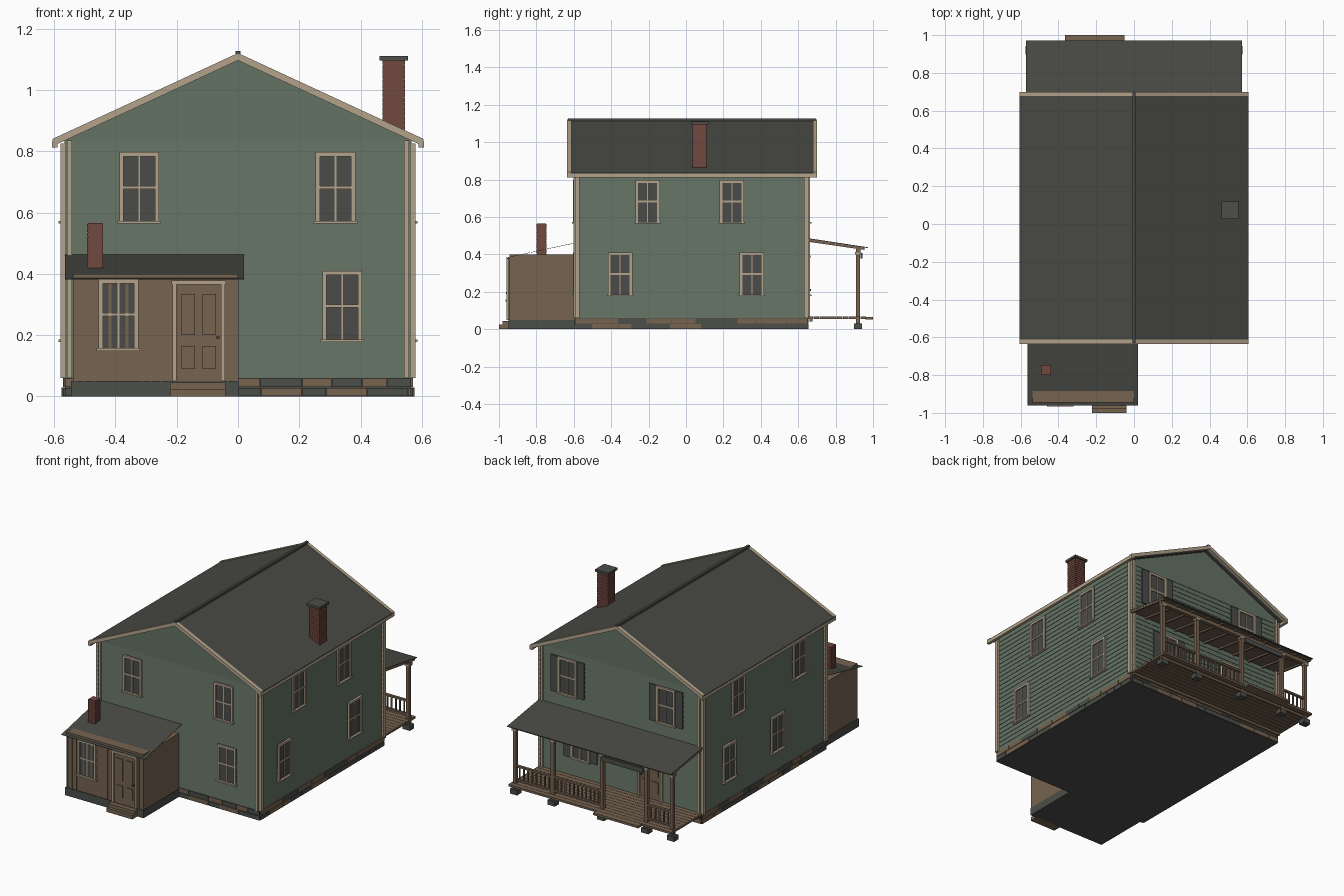
import bpy, bmesh, random
from mathutils import Matrix, Vector

random.seed(4)
if "Cube" in bpy.data.objects:
    bpy.data.objects.remove(bpy.data.objects["Cube"], do_unlink=True)


def material(name, rgb):
    m = bpy.data.materials.new(name)
    m.use_nodes = True
    m.diffuse_color = (*rgb, 1)
    m.node_tree.nodes["Principled BSDF"].inputs["Base Color"].default_value = (*rgb, 1)
    return m


GREEN = material("sage green siding", (0.13, 0.17, 0.13))
BROWN = material("brown wood", (0.18, 0.125, 0.08))
BEIGE = material("beige trim", (0.45, 0.37, 0.26))
ROOF = material("charcoal roofing", (0.066, 0.066, 0.058))
STONE = material("grey stone", (0.072, 0.077, 0.068))
GLASS = material("dark glass", (0.07, 0.07, 0.066))
BRICK = material("red brick", (0.165, 0.065, 0.05))


def finish(name, bm, mat):
    bmesh.ops.recalc_face_normals(bm, faces=bm.faces)
    mesh = bpy.data.meshes.new(name)
    bm.to_mesh(mesh)
    bm.free()
    mesh.materials.append(mat)
    ob = bpy.data.objects.new(name, mesh)
    bpy.context.collection.objects.link(ob)
    return ob


def boxes(name, mat, spans):
    """One object made of boxes, each given by two opposite corners."""
    bm = bmesh.new()
    for a, b in spans:
        a, b = Vector(a), Vector(b)
        size = [abs(v) for v in b - a]
        bmesh.ops.create_cube(bm, size=1, matrix=Matrix.Translation((a + b) / 2) @ Matrix.Diagonal((*size, 1)))
    return finish(name, bm, mat)


def prism(name, mat, pts, axis, ranges):
    """Profile in xz (axis y) or yz (axis x), extruded over each range."""
    bm = bmesh.new()
    for lo, hi in ranges:
        def at(p, t):
            return (p[0], t, p[1]) if axis == "y" else (t, p[0], p[1])
        a = [bm.verts.new(at(p, lo)) for p in pts]
        b = [bm.verts.new(at(p, hi)) for p in pts]
        bm.faces.new(a)
        bm.faces.new(b)
        for i in range(len(pts)):
            j = (i + 1) % len(pts)
            bm.faces.new((a[i], a[j], b[j], b[i]))
    return finish(name, bm, mat)


# Wall planes: u along the wall, d outward, z up
HX, Y0, Y1, EAVE, BASE = 0.565, -0.59, 0.65, 0.835, 0.06
WALLS = {
    "front": lambda u, d, z: (u, Y0 - d, z),
    "back": lambda u, d, z: (u, Y1 + d, z),
    "left": lambda u, d, z: (HX + d, u, z),
    "right": lambda u, d, z: (-HX - d, u, z),
    "annex": lambda u, d, z: (u, -0.945 - d, z),
}


def on_wall(wall, name, mat, rects):
    """Rects are u0, u1, z0, z1, d0, d1."""
    f = WALLS[wall]
    return boxes(wall + "_" + name, mat, [(f(a, e, c), f(b, g, h)) for a, b, c, h, e, g in rects])


def window(wall, u, z0, shutters=False, curtains=False):
    w, z1, t = 0.065, z0 + 0.23, 0.014
    zm = z0 + 0.115
    on_wall(wall, "window_glass", GLASS, [(u - w, u + w, z0, z1, -0.01, 0.006)])
    on_wall(wall, "window_frame", BEIGE, [
        (u - w, u - w + t, z0, z1, 0, 0.014), (u + w - t, u + w, z0, z1, 0, 0.014),
        (u - w, u + w, z1 - t, z1, 0, 0.014),
        (u - w - 0.006, u + w + 0.006, z0 - 0.003, z0 + 0.006, 0, 0.02),
        (u - w, u + w, zm - 0.005, zm + 0.005, 0, 0.011),
        (u - 0.003, u + 0.003, z0, z1, 0, 0.01)])
    if shutters:
        on_wall(wall, "window_shutters", STONE, [
            (u + s * (w + 0.003), u + s * (w + 0.052), z0, z1, 0, 0.01) for s in (-1, 1)])
    if curtains:
        on_wall(wall, "window_curtains", BROWN, [
            (u + s * 0.028 - 0.005, u + s * 0.028 + 0.005, z0, z1, 0, 0.008) for s in (-1, 1)])


def door(wall, u, z0):
    w, z1 = 0.073, z0 + 0.315
    on_wall(wall, "door", BROWN, [(u - w, u + w, z0, z1, -0.01, 0.005)])
    on_wall(wall, "door_frame", BEIGE, [
        (u - w - 0.013, u - w, z0, z1, 0, 0.014), (u + w, u + w + 0.013, z0, z1, 0, 0.014),
        (u - w - 0.016, u + w + 0.016, z1, z1 + 0.013, 0, 0.016)])
    on_wall(wall, "door_panels", BROWN, [
        (u + s * 0.012, u + s * 0.057, z0 + a, z0 + b, 0, 0.01)
        for s in (-1, 1) for a, b in ((0.04, 0.115), (0.15, 0.285))])
    on_wall(wall, "door_knob", STONE, [(u + 0.058, u + 0.068, z0 + 0.138, z0 + 0.148, 0, 0.018)])


# Main walls: stacked lapped siding courses
bm = bmesh.new()
courses = 26
step = (EAVE - BASE) / courses
rings = []
for i in range(courses):
    for z, o in ((BASE + i * step, 0.0025), (BASE + (i + 1) * step, 0)):
        rings.append([bm.verts.new(p) for p in (
            (-HX - o, Y0 - o, z), (HX + o, Y0 - o, z), (HX + o, Y1 + o, z), (-HX - o, Y1 + o, z))])
for a, b in zip(rings, rings[1:]):
    for k in range(4):
        bm.faces.new((a[k], a[(k + 1) % 4], b[(k + 1) % 4], b[k]))
bm.faces.new(rings[0])
bm.faces.new(rings[-1])
finish("house_walls", bm, GREEN)
prism("gable_walls", GREEN, [(-HX, EAVE), (HX, EAVE), (0, 1.098)], "y", [(Y0, Y1)])


# Main roof with trim
def chevron(top, bottom, half=0.605, drop=0.28):
    return [(-half, top - drop), (0, top), (half, top - drop),
            (half, bottom - drop), (0, bottom), (-half, bottom - drop)]


prism("main_roof", ROOF, chevron(1.116, 1.101), "y", [(-0.62, 0.69)])
prism("rake_boards", BEIGE, chevron(1.12, 1.096), "y", [(-0.635, -0.612), (0.678, 0.70)])
boxes("ridge_cap", ROOF, [((-0.008, -0.63, 1.108), (0.008, 0.695, 1.127))])
boxes("eave_fascia", BEIGE, [((s * 0.588, -0.635, 0.812), (s * 0.606, 0.70, 0.832)) for s in (-1, 1)])

# Corner boards
for wall in ("front", "back"):
    on_wall(wall, "corner_boards", BEIGE, [
        (s * 0.541, s * 0.557, BASE, EAVE, 0, 0.012) for s in (-1, 1)])
for wall in ("left", "right"):
    on_wall(wall, "corner_boards", BEIGE, [
        (Y0 - 0.004, Y0 + 0.02, BASE, EAVE - 0.01, 0, 0.014),
        (Y1 - 0.02, Y1 + 0.004, BASE, EAVE - 0.01, 0, 0.014)])

# Stone foundation
boxes("foundation_core", STONE, [((-HX, Y0, 0), (HX, Y1, BASE))])
for wall, lo, hi in (("front", -HX, HX), ("back", -HX, HX), ("left", Y0, Y1), ("right", Y0, Y1)):
    piles = {0: [], 1: []}
    for row in (0, 1):
        u = lo
        while u < hi - 0.01:
            end = min(u + random.uniform(0.06, 0.15), hi)
            piles[random.randint(0, 1)].append(
                (u + 0.001, end - 0.001, row * 0.03 + 0.001, row * 0.03 + 0.028, 0, 0.006))
            u = end
    on_wall(wall, "grey_stones", STONE, piles[0])
    on_wall(wall, "brown_stones", BROWN, piles[1])

# Windows and doors
for wall, u, z in (
        ("front", -0.322, 0.567), ("front", 0.318, 0.567), ("front", 0.34, 0.18),
        ("left", -0.205, 0.567), ("left", 0.245, 0.567), ("left", -0.352, 0.18), ("left", 0.352, 0.18),
        ("right", 0.29, 0.567), ("right", -0.32, 0.567), ("right", 0.38, 0.18), ("right", -0.1, 0.18)):
    window(wall, u, z)
for u, z in ((0.37, 0.567), (-0.32, 0.567), (0.28, 0.18)):
    window("back", u, z, shutters=True)
window("annex", -0.39, 0.152, curtains=True)
door("annex", -0.128, 0.05)
door("back", -0.21, 0.067)


# Chimneys
def chimney(name, x, y, r, z0, z1):
    n = round((z1 - z0) / 0.015)
    h = (z1 - z0) / n
    boxes(name, BRICK, [((x - r, y - r, z0 + i * h), (x + r, y + r, z0 + (i + 1) * h - 0.002)) for i in range(n)]
          + [((x - r + 0.002, y - r + 0.002, z0), (x + r - 0.002, y + r - 0.002, z1))])


chimney("main_chimney", 0.508, 0.073, 0.037, 0.84, 1.097)
boxes("main_chimney_cap", STONE, [((0.462, 0.027, 1.095), (0.554, 0.119, 1.11))])
chimney("annex_chimney", -0.466, -0.773, 0.026, 0.39, 0.565)

# Annex
boxes("annex_walls", BROWN, [((-0.538, -0.945, 0.04), (0, Y0, 0.4))])
boxes("annex_foundation", STONE, [((-0.545, -0.95, 0), (0.003, Y0, 0.05))])
on_wall("annex", "battens", BROWN, [
    (u - 0.003, u + 0.003, 0.05, 0.385, 0, 0.004)
    for u in [-0.532 + 0.0312 * i for i in range(18)] if abs(u + 0.128) > 0.085 and abs(u + 0.39) > 0.07])
prism("annex_roof", ROOF, [(-0.962, 0.383), (Y0, 0.463), (Y0, 0.461), (-0.962, 0.381)], "x", [(-0.565, 0.02)])
boxes("annex_step", BROWN, [((-0.222, -1, 0), (-0.04, -0.945, 0.024)), ((-0.222, -0.98, 0.02), (-0.04, -0.945, 0.045))])

# Porch deck and supports
posts = [0.55, 0.285, -0.06, -0.37, -0.55]
py = 0.92
planks = 10
pitch = (0.965 - Y1) / planks
boxes("porch_deck", BROWN, [
    ((-0.57, Y1 + i * pitch, 0.054), (0.57, Y1 + (i + 1) * pitch - 0.002, 0.067)) for i in range(planks)])
boxes("porch_step", BROWN, [((-0.365, 0.96, 0.052), (-0.05, 1, 0.066))])
boxes("porch_joists", BROWN, [((-0.565, y, 0.04), (0.565, y + 0.015, 0.055)) for y in (0.66, 0.912)])
boxes("porch_piers", STONE, [((x - 0.025, py - 0.022, 0), (x + 0.025, py + 0.022, 0.03)) for x in posts])
boxes("porch_posts", BROWN, [((x - 0.011, py - 0.011, 0.03), (x + 0.011, py + 0.011, 0.42)) for x in posts])
boxes("porch_post_caps", BEIGE, [((x - 0.016, py - 0.016, 0.4), (x + 0.016, py + 0.016, 0.412)) for x in posts])
boxes("porch_beam", BROWN, [((-0.57, py - 0.012, 0.41), (0.57, py + 0.012, 0.432))])
boxes("entry_board", STONE, [((-0.36, 0.932, 0.378), (-0.07, 0.944, 0.408))])

# Porch railings, leaving the entry bay open
rails, balusters = [], []
for a, b in zip(posts, posts[1:]):
    if a == -0.06:
        continue
    for z in (0.085, 0.17):
        rails.append(((a, py - 0.008, z), (b, py + 0.008, z + 0.011)))
    n = round((a - b) / 0.028)
    for i in range(1, n):
        x = a + (b - a) * i / n
        balusters.append(((x - 0.004, py - 0.004, 0.09), (x + 0.004, py + 0.004, 0.175)))
boxes("porch_rails", BROWN, rails)
boxes("porch_balusters", BROWN, balusters)

# Porch roof
prism("porch_roof", ROOF, [(Y1, 0.487), (0.972, 0.438), (0.972, 0.434), (Y1, 0.483)], "x", [(-0.573, 0.573)])
prism("porch_roof_boards", BROWN, [(Y1, 0.483), (0.955, 0.4365), (0.955, 0.4325), (Y1, 0.479)], "x", [(-0.573, 0.573)])
prism("porch_rafters", BROWN, [(Y1, 0.48), (0.955, 0.433), (0.955, 0.424), (Y1, 0.468)], "x",
      [(-0.57 + 0.113 * i, -0.558 + 0.113 * i) for i in range(11)])
